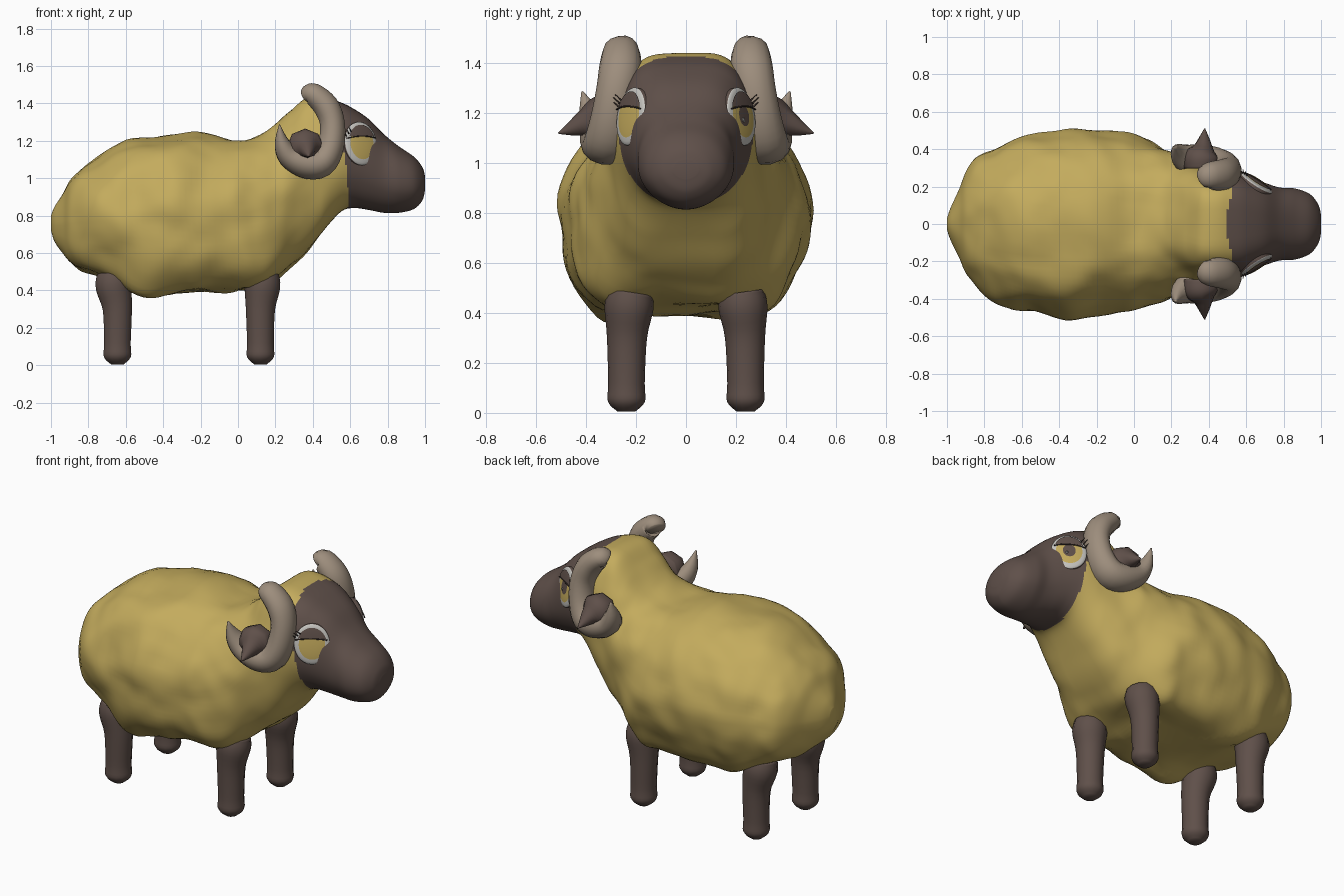
import bpy, bmesh, math
from mathutils import Vector, noise

if "Cube" in bpy.data.objects:
    bpy.data.objects.remove(bpy.data.objects["Cube"], do_unlink=True)


def material(name, r, g, b):
    m = bpy.data.materials.new(name)
    m.use_nodes = True
    m.diffuse_color = (r, g, b, 1)
    bsdf = next(n for n in m.node_tree.nodes if n.type == 'BSDF_PRINCIPLED')
    bsdf.inputs["Base Color"].default_value = (r, g, b, 1)
    bsdf.inputs["Roughness"].default_value = 0.9
    return m


WOOL = material("golden_wool", 0.55, 0.41, 0.11)
SKIN = material("brown_skin", 0.115, 0.08, 0.068)
HORN = material("taupe_horn", 0.34, 0.27, 0.205)
WHITE = material("eye_white", 0.56, 0.55, 0.52)
IRIS = material("amber_iris", 0.56, 0.41, 0.11)
LASH = material("dark_lash", 0.05, 0.034, 0.029)


def clamp(v):
    return min(max(v, 0), 1)


def spline(points, steps):
    """Smooth curve through rows of numbers."""
    rows, last = [], len(points) - 1
    for i in range(last):
        p0, p1, p2, p3 = (points[min(max(k, 0), last)] for k in range(i - 1, i + 3))
        for s in range(steps):
            t = s / steps
            rows.append([0.5 * (2 * b + (c - a) * t + (2 * a - 5 * b + 4 * c - d) * t * t
                                + (3 * b - a - 3 * c + d) * t ** 3)
                         for a, b, c, d in zip(p0, p1, p2, p3)])
    rows.append(list(points[-1]))
    return rows


def skin_rows(name, rows, mats, rule=None, closed=True, caps=True):
    """Join rows of points into a smooth surface."""
    bm = bmesh.new()
    rings = [[bm.verts.new(p) for p in row] for row in rows]
    n = len(rings[0])
    for k, (a, b) in enumerate(zip(rings, rings[1:])):
        for j in range(n if closed else n - 1):
            f = bm.faces.new((a[j], a[(j + 1) % n], b[(j + 1) % n], b[j]))
            if rule:
                f.material_index = rule(k, f.calc_center_median())
    if caps:
        for k, ring in ((0, rings[0]), (len(rows) - 2, rings[-1])):
            f = bm.faces.new(ring)
            if rule:
                f.material_index = rule(k, f.calc_center_median())
    bmesh.ops.recalc_face_normals(bm, faces=bm.faces)
    mesh = bpy.data.meshes.new(name)
    bm.to_mesh(mesh)
    bm.free()
    for m in mats:
        mesh.materials.append(m)
    mesh.shade_smooth()
    obj = bpy.data.objects.new(name, mesh)
    bpy.context.collection.objects.link(obj)
    return obj


def tube(name, points, ref, mat, steps=4, sides=14, wide=1.0):
    """Tapered tube along a smooth path of x, y, z, radius, widened along ref."""
    path = spline(points, steps)
    centres = [Vector(p[:3]) for p in path]
    rows = []
    for i, c in enumerate(centres):
        d = (centres[min(i + 1, len(path) - 1)] - centres[max(i - 1, 0)]).normalized()
        u = (Vector(ref) - d * d.dot(Vector(ref))).normalized()
        v = d.cross(u)
        r = max(path[i][3], 0.002)
        rows.append([c + r * (u * wide * math.cos(a) + v * math.sin(a))
                     for a in (math.tau * j / sides for j in range(sides))])
    return skin_rows(name, rows, [mat])


# Body and head: x, bottom, top, half width, roundness
sections = [
    (-1.0, .72, .80, .03, .9), (-.98, .66, .85, .09, .9), (-.935, .6, .92, .19, .9),
    (-.89, .55, 1.0, .29, .85), (-.8, .49, 1.09, .38, .8), (-.65, .44, 1.17, .45, .8),
    (-.45, .395, 1.22, .495, .8), (-.25, .38, 1.235, .505, .8), (-.03, .405, 1.205, .48, .8),
    (.1, .43, 1.225, .44, .8), (.2, .46, 1.29, .385, .78), (.28, .525, 1.37, .35, .68),
    (.36, .60, 1.43, .32, .52), (.45, .71, 1.435, .295, .48), (.55, .82, 1.405, .275, .5),
    (.62, .84, 1.37, .25, .54), (.7, .83, 1.315, .22, .6), (.78, .815, 1.235, .195, .75),
    (.86, .815, 1.17, .19, .82), (.94, .835, 1.115, .16, .88), (.985, .88, 1.06, .105, .95),
    (1.0, .935, 1.01, .05, 1)]
SIDES = 80
body_rows = []
for x, low, high, width, power in spline(sections, 7):
    mid, half = (low + high) / 2, (high - low) / 2
    lump = 0.036 * clamp((0.5 - x) / 0.25) * clamp((x + 1) / 0.15)
    row = []
    for j in range(SIDES):
        c, s = math.cos(math.tau * j / SIDES), math.sin(math.tau * j / SIDES)
        # The wool hangs fuller below, while the jaw is rounder
        under = clamp(-s * 2)
        full = power + under * (0.25 * clamp((x - 0.45) / 0.15) - 0.25 * clamp((0.5 - x) / 0.3))
        narrow = 0.1 * max(s, 0) * clamp((0.6 - x) / 0.2)
        y = math.copysign(abs(c) ** full, c) * width * (1 - narrow)
        p = Vector((x, y, mid + half * s))
        bump = lump * noise.noise(p * 4.5) + lump * 0.2 * noise.noise(p * 10)
        p += Vector((0, c, s)) * bump
        # Wool cuffs drooping over the legs
        for leg_x in (.11, -.5):
            p.z -= 0.06 * under * math.exp(-((x - leg_x) / .14) ** 2 - ((abs(y) - .32) / .12) ** 2)
        row.append(p)
    body_rows.append(row)


def face_rule(k, c):
    edge = 0.5 + 0.15 * (1.4 - c.z) + 0.015 * (c.y / 0.2) ** 2
    edge += 2.0 * max(0, c.z - 1.33) * max(0, abs(c.y) - 0.06)
    return int(c.x > edge)


skin_rows("woolly_body_and_head", body_rows, [WOOL, SKIN], face_rule)


def build_eye(side, s):
    centre = Vector((.657, .220 * s, 1.185))
    normal = Vector((.53, .83 * s, .15)).normalized()
    across = Vector((.84, -.54 * s, 0)).normalized()
    up = normal.cross(across) * -s
    if up.z < 0:
        up = -up

    def point(a, b, off=0.0):
        bulge = 0.016 * math.sqrt(max(0, 1 - a * a - b * b))
        return centre + across * a * .1 + up * b * .117 + normal * (bulge + off)

    # Eye set in a brown socket, with white rim, iris and one visible pupil
    radii = [(1, -.08), (1, 0), (.97, 0), (.88, 0), (.74, 0), (.55, 0), (.36, 0), (.2, 0), (.03, 0)]
    rows = [[point(r * math.cos(a), r * math.sin(a), off)
             for a in (math.tau * j / 40 for j in range(40))] for r, off in radii]
    skin_rows(side + "_eye", rows, [WHITE, IRIS, SKIN],
              lambda k, c: 2 if k == 0 or (k >= 6 and s > 0) else 0 if k < 4 else 1)
    if s > 0:
        skin_rows(side + "_eye_glint",
                  [[point(.14 + r * math.cos(a), -.14 + r * math.sin(a), .003)
                    for a in (math.tau * j / 12 for j in range(12))] for r in (.08, .01)],
                  [WHITE])

    # Heavy upper eyelid
    reach, line = .85, .32
    span = math.sqrt(reach ** 2 - line ** 2) * .995
    lid = []
    for i in range(21):
        a = span * (i / 10 - 1)
        top = math.sqrt(reach ** 2 - a * a)
        lid.append([point(a, line + (top - line) * j / 6, .006) for j in range(7)])
    skin_rows(side + "_eyelid", lid, [SKIN], closed=False, caps=False)

    # Lash line and outer lashes
    edge = [(*point(a, line - .1 * a * a, .007), .0035) for a in (-.95, -.5, 0, .5, .85)]
    tube(side + "_lash_line", edge, normal, LASH, sides=6)
    for i in range(3):
        a = -.93 + i * .14
        root = point(a, line + .02 + i * .1, .005)
        tip = root - across * .022 + up * .02 + normal * .018
        tube(f"{side}_lash_{i + 1}", [(*root, .004), (*tip, .001)], up, LASH, 2, 5)


# Paired parts on both flanks
for side, s in (("near", -1), ("far", 1)):
    for name, x, lean in (("front_leg", .12, .01), ("hind_leg", -.645, -.02)):
        tube(f"{side}_{name}",
             [(x, .238 * s, .005, .035), (x, .238 * s, .045, .074), (x, .238 * s, .12, .073),
              (x, .236 * s, .3, .08), (x + lean, .228 * s, .42, .098),
              (x + lean, .22 * s, .48, .09)],
             (0, 1, 0), SKIN)

    # Curled horn
    tube(side + "_horn",
         [(.37, .242 * s, 1.44, .045), (.40, .257 * s, 1.45, .06), (.47, .262 * s, 1.385, .07),
          (.505, .277 * s, 1.29, .068), (.495, .295 * s, 1.17, .073), (.445, .31 * s, 1.085, .082),
          (.36, .325 * s, 1.08, .082), (.275, .35 * s, 1.12, .065),
          (.235, .383 * s, 1.19, .04), (.222, .415 * s, 1.285, .003)],
         (0, 1, 0), HORN, wide=1.2)

    # Pointed ear
    tube(side + "_ear",
         [(.36, .30 * s, 1.165, .095), (.36, .36 * s, 1.165, .097), (.37, .41 * s, 1.155, .054),
          (.375, .46 * s, 1.135, .028), (.378, .51 * s, 1.118, .003)],
         (1, 0, 0), SKIN, sides=8)

    build_eye(side, s)
